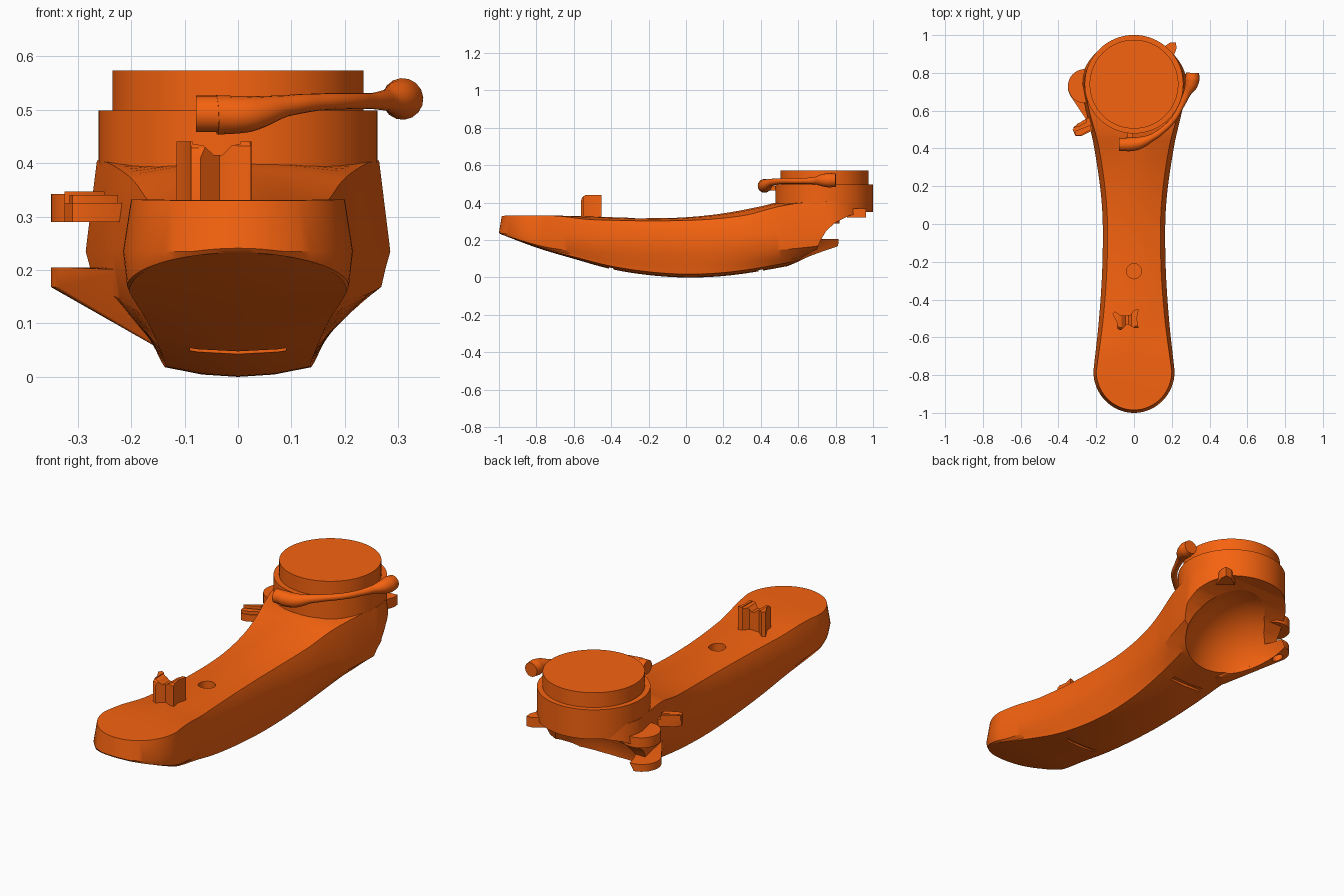
import bpy, bmesh, math

if "Cube" in bpy.data.objects:
    bpy.data.objects.remove(bpy.data.objects["Cube"])

orange = bpy.data.materials.new("orange_plastic")
orange.diffuse_color = (0.92, 0.125, 0.005, 1)
orange.use_nodes = True
orange.node_tree.nodes["Principled BSDF"].inputs["Base Color"].default_value = orange.diffuse_color
HEAD_Y = 0.74


def finish(name, bm, angle=30):
    bmesh.ops.recalc_face_normals(bm, faces=bm.faces)
    me = bpy.data.meshes.new(name)
    bm.to_mesh(me)
    bm.free()
    ob = bpy.data.objects.new(name, me)
    bpy.context.collection.objects.link(ob)
    me.materials.append(orange)
    smooth(ob, angle)
    return ob


def smooth(ob, angle=30):
    bpy.ops.object.select_all(action='DESELECT')
    ob.select_set(True)
    bpy.context.view_layer.objects.active = ob
    bpy.ops.object.shade_smooth_by_angle(angle=math.radians(angle))


def prism(name, pts, lo, hi, axis='z'):
    """Extrude a 2D outline along z (xy points), x (yz points) or y (xz points)."""
    put = {'z': lambda a, b, t: (a, b, t), 'x': lambda a, b, t: (t, a, b),
           'y': lambda a, b, t: (a, t, b)}[axis]
    bm = bmesh.new()
    rings = [[bm.verts.new(put(a, b, t)) for a, b in pts] for t in (lo, hi)]
    bm.faces.new(rings[0])
    bm.faces.new(rings[1])
    n = len(pts)
    for i in range(n):
        j = (i + 1) % n
        bm.faces.new((rings[0][i], rings[0][j], rings[1][j], rings[1][i]))
    return finish(name, bm)


def circle(cx, cy, r, n=64):
    return [(cx + r * math.cos(2 * math.pi * i / n), cy + r * math.sin(2 * math.pi * i / n))
            for i in range(n)]


def cut(ob, cutters):
    for c in cutters:
        c.hide_render = True
        m = ob.modifiers.new("cut", 'BOOLEAN')
        m.operation, m.solver, m.object = 'DIFFERENCE', 'EXACT', c
        bpy.context.view_layer.objects.active = ob
        bpy.ops.object.modifier_apply(modifier=m.name)
    smooth(ob)


def table(*pts):
    """Smooth interpolation through (y, value) pairs."""
    def slope(i):
        a, b = pts[max(i - 1, 0)], pts[min(i + 1, len(pts) - 1)]
        return (b[1] - a[1]) / (b[0] - a[0])

    def f(y):
        y = min(max(y, pts[0][0]), pts[-1][0])
        i = max(k for k in range(len(pts) - 1) if pts[k][0] <= y)
        (x0, v0), (x1, v1) = pts[i], pts[i + 1]
        h = x1 - x0
        t = (y - x0) / h
        return ((2*t**3 - 3*t**2 + 1) * v0 + (t**3 - 2*t**2 + t) * h * slope(i)
                + (3*t**2 - 2*t**3) * v1 + (t**3 - t**2) * h * slope(i + 1))
    return f


# Body: widths and heights along its length
wide = table((-.78, .215), (-.5, .185), (-.2, .167), (.1, .17), (.4, .21), (.6, .255), (.74, .285))
deck = table((-.78, .2), (-.5, .163), (-.2, .142), (.1, .145), (.4, .185), (.6, .237), (.74, .264))
base = table((-.78, .204), (-.5, .16), (-.2, .138), (.1, .138), (.4, .155), (.6, .175), (.74, .19))
edge_z = table((-1, .33), (-.7, .33), (-.5, .309), (0, .305), (.3, .33), (.5, .38), (.65, .402), (1, .405))
mid_z = table((-1, .33), (-.65, .33), (-.2, .317), (0, .322), (.2, .343), (.4, .38), (.5, .402), (1, .405))
low_z = table((-1, .235), (-.8, .16), (-.6, .1), (-.4, .045), (-.2, .013), (0, 0), (.2, .008),
              (.4, .035), (.65, .085), (1, .18))
shoulder = table((-.75, .2), (-.3, .5), (1, .5))


def section(y0, dy, s):
    """Closed ring; dy and s place it on a rounded end (s = 1, dy = 0 elsewhere)."""
    W, D, B = wide(y0), deck(y0), base(y0)
    yd, yb, ys = y0 + dy * D / W, y0 + dy * B / W, y0 + dy * .97
    lo = low_z(yb)
    zw = max(.235, lo + .01)
    e, m, k = edge_z(yd), mid_z(yd), shoulder(y0)
    rise = .017 * s * k * 2
    half = [(D * s, yd, e), (W * s, y0 + dy, zw), (.965 * W * s, ys, lo + k * (zw - lo)),
            ((.52 * W + .42 * B) * s, (ys + yb) / 2, lo + max(.5 * k * (zw - lo), rise * 1.05)),
            (B * s, yb, lo + rise), (B * s / 2, yb, lo + rise / 4)]
    right = [(D * s / 2, yd, m * .75 + e * .25)] + half
    left = [(-x, y, z) for x, y, z in reversed(right)]
    return [(0, yd, m)] + right + [(0, yb, lo)] + left


rings = []
for k in range(16, 0, -1):
    a = math.pi / 2 * k / 16
    rings.append(section(-.78, -.22 * math.sin(a), math.cos(a) if k < 16 else 0))
rings += [section(-.78 + 1.52 * k / 60, 0, 1) for k in range(61)]
for k in range(1, 17):
    a = math.pi / 2 * k / 16
    rings.append(section(.74, .26 * math.sin(a), math.cos(a) if k < 16 else 0))
bm = bmesh.new()
grid = [[bm.verts.new(p) for p in r] for r in rings]
for r0, r1 in zip(grid, grid[1:]):
    for i in range(len(r0)):
        j = (i + 1) % len(r0)
        bm.faces.new((r0[i], r0[j], r1[j], r1[i]))
bmesh.ops.remove_doubles(bm, verts=bm.verts, dist=1e-5)
body = finish("arm_body", bm)

# Domed rear scoop, deck hole and underside slots
bm = bmesh.new()
bmesh.ops.create_uvsphere(bm, u_segments=48, v_segments=24, radius=1)
for v in bm.verts:
    v.co = (v.co.x * .31, .85 + v.co.y * .31, .03 + v.co.z * .312)
scoop = finish("scoop_cutter", bm)
rear = prism("rear_cutter", [(.64, -.1), (.66, .07), (.70, .15), (.72, .2), (.75, .25), (.80, .295),
                             (.86, .325), (.93, .35), (1.2, .352), (1.2, -.1)], -.5, .5, 'x')
hole = prism("hole_cutter", circle(0, -.25, .04, 32), .26, .5)
slots = [prism("slot_cutter", [(-.09, y - .012), (.09, y - .012), (.09, y + .012), (-.09, y + .012)],
               -.1, z) for y, z in ((-.4, .058), (.4, .047))]
cut(body, [scoop, rear, hole] + slots)

# Round head: collar and cap
prism("head_collar", circle(0, HEAD_Y, .261, 96), .35, .498)
prism("head_cap", circle(0, HEAD_Y, .235, 96), .49, .573)

# Hinge on the left: lower lobe with gusset, upper lobe
bm = bmesh.new()
for cx, cy, r, z in ((-.26, .725, .09, .205), (-.26, .725, .09, .168), (-.12, .5, .04, .06),
                     (-.17, .5, .04, .2)):
    for x, y in circle(cx, cy, r, 32):
        bm.verts.new((x, y, z))
bmesh.ops.convex_hull(bm, input=bm.verts)
bmesh.ops.delete(bm, geom=[v for v in bm.verts if not v.link_faces], context='VERTS')
lower = finish("hinge_lower_lobe", bm)
pin = prism("pin_cutter", circle(-.295, .735, .026, 24), -.1, .19)
cut(lower, [scoop, pin])
prism("hinge_upper_lobe", circle(-.26, .73, .09, 40), .29, .342)

# Clip on the left: base and two prongs
prism("clip_base", [(-.21, .5), (-.21, .58), (-.3, .53), (-.325, .5), (-.31, .465), (-.28, .465)], .29, .325)
prism("clip_front_prong", [(-.225, .5), (-.23, .525), (-.315, .49), (-.31, .468), (-.285, .468)], .32, .34)
prism("clip_rear_prong", [(-.25, .54), (-.25, .56), (-.29, .535), (-.325, .51), (-.29, .515)], .32, .347)

# Small tab at the rear right of the head
prism("rear_tab", [(.13, .92), (.2, .86), (.225, .93), (.222, .962), (.19, .96)], .32, .37)

# Lever wrapped around the head
cu = bpy.data.curves.new("lever", 'CURVE')
cu.dimensions = '3D'
cu.bevel_depth, cu.bevel_resolution, cu.use_fill_caps, cu.resolution_u = 1, 6, True, 6
path = [(-.04, .42, .49, .037), (.02, .427, .492, .034), (.09, .455, .507, .02), (.15, .495, .514, .016),
        (.21, .555, .516, .015), (.25, .625, .516, .015), (.28, .69, .518, .02), (.302, .735, .52, .034),
        (.308, .765, .52, .039), (.31, .80, .52, .035)]
sp = cu.splines.new('BEZIER')
sp.bezier_points.add(len(path) - 1)
for p, (x, y, z, r) in zip(sp.bezier_points, path):
    p.co, p.radius = (x, y, z), r
    p.handle_left_type = p.handle_right_type = 'AUTO'
lever = bpy.data.objects.new("lever", cu)
bpy.context.collection.objects.link(lever)
bpy.ops.object.select_all(action='DESELECT')
lever.select_set(True)
bpy.context.view_layer.objects.active = lever
bpy.ops.object.convert(target='MESH')
lever = bpy.context.object
lever.data.materials.clear()
lever.data.materials.append(orange)
smooth(lever, 40)
prism("lever_hub", circle(.42, .492, .034, 32), -.079, -.035, 'x')
prism("lever_mount", [(-.035, .43), (-.005, .43), (-.005, .52), (-.035, .52)], .465, .49)

# Post on the deck with concave sides and a notched top
post = prism("deck_post", [(-.115, -.475), (-.1, -.462), (-.07, -.485), (-.02, -.482), (.0, -.455),
                           (.025, -.452), (.015, -.5), (.024, -.55), (.0, -.55), (-.035, -.53),
                           (-.07, -.562), (-.088, -.555), (-.09, -.52)], .3, .44)
notch = prism("notch_cutter", [(-.085, .436), (-.065, .433), (-.045, .415), (-.03, .415), (-.012, .433),
                               (.005, .436), (.005, .5), (-.085, .5)], -.7, -.3, 'y')
corner = prism("corner_cutter", [(-.6, .41), (-.562, .41), (-.555, .428), (-.54, .44), (-.53, .5), (-.6, .5)],
               -.3, .3, 'x')
cut(post, [notch, corner])

# Remove the cutters once used
for c in [scoop, rear, hole, pin, notch, corner] + slots:
    bpy.data.objects.remove(c)
